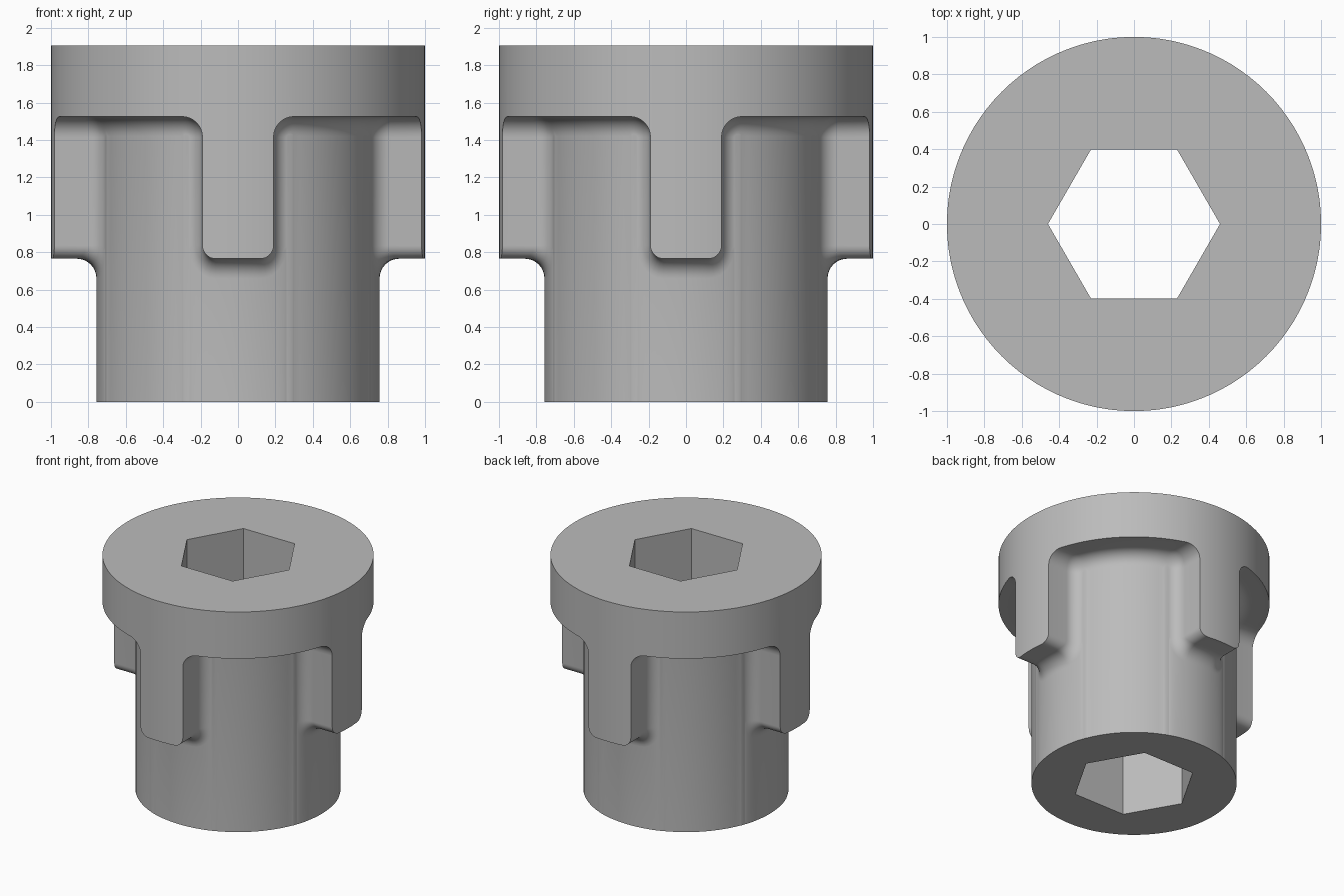
import bpy
import bmesh
from math import sin, cos, asin, pi, sqrt, hypot

if "Cube" in bpy.data.objects:
    bpy.data.objects.remove(bpy.data.objects["Cube"], do_unlink=True)

HEIGHT, OUTER, BODY = 1.905, 1.0, 0.757
LUG_HALF, LUG_BOTTOM, COLLAR_BOTTOM = 0.19, 0.765, 1.525
FILLET, INNER_CORNER, LUG_CORNER = 0.105, 0.11, 0.07
HEX_RADIUS = 0.46
STEPS = 8


def outline():
    """Half a lug and half a gap: (sideways, z, normal sideways, normal z).
    Sideways None means a fraction along the collar, kept in the z slot."""
    pts = []
    t0, z0 = LUG_HALF - LUG_CORNER, LUG_BOTTOM + LUG_CORNER
    for k in range(4):                       # lug underside
        pts.append((t0 * k / 4, LUG_BOTTOM, 0, -1))
    for k in range(STEPS + 1):               # rounded lower corner
        a = pi / 2 * k / STEPS
        pts.append((t0 + LUG_CORNER * sin(a), z0 - LUG_CORNER * cos(a), sin(a), -cos(a)))
    t1, z1 = LUG_HALF + INNER_CORNER, COLLAR_BOTTOM - INNER_CORNER
    for k in range(STEPS + 1):               # rounded corner under the collar
        a = pi / 2 * k / STEPS
        pts.append((t1 - INNER_CORNER * cos(a), z1 + INNER_CORNER * sin(a), cos(a), -sin(a)))
    for k in range(1, STEPS + 1):            # collar underside
        pts.append((None, k / STEPS, 0, -1))
    return pts


OUTLINE = outline()
PAIR = 4 + STEPS                             # lower end of the straight lug side
HALF = len(OUTLINE) - 1


def half_ring(fraction):
    """Angles, radii and heights; fraction None is the outer edge."""
    result = []
    centre = BODY + FILLET
    lean = asin((LUG_HALF + FILLET) / centre)
    for t, z, nt, nz in OUTLINE:
        w = nt * nt
        if fraction is None:
            d, r = 0, OUTER
        else:
            a = fraction * (pi / 2 - lean * w)
            d = FILLET * (1 - cos(a))
            side = hypot(LUG_HALF + d, centre * cos(lean) - FILLET * sin(a))
            r = (1 - w) * (centre - FILLET * sin(a)) + w * side
        if t is None:
            start = result[PAIR + 1 + STEPS][0]
            result.append((start + (pi / 4 - start) * z, r, COLLAR_BOTTOM - d))
        else:
            result.append((asin((t + nt * d) / r), r, z + nz * d))
    return result


def full_ring(bm, fraction):
    half = half_ring(fraction)
    ring = []
    for q in range(4):
        base = q * pi / 2
        spots = [(base + a, r, z) for a, r, z in half]
        spots += [(base + pi / 2 - a, r, z) for a, r, z in half[-2:0:-1]]
        ring += [bm.verts.new((r * cos(a), r * sin(a), z)) for a, r, z in spots]
    return ring


def partner(i):
    """Index of the other end of a straight lug side, if there is one."""
    period = 2 * HALF
    q, k = divmod(i, period)
    swap = {PAIR: PAIR + 1, PAIR + 1: PAIR,
            period - PAIR: period - PAIR - 1, period - PAIR - 1: period - PAIR}
    return q * period + swap[k] if k in swap else None


def skirt(bm, ring, z_end):
    """Run the wall from a ring straight up or down to a level edge."""
    n, ends = len(ring), {}
    for i, v in enumerate(ring):
        p = partner(i)
        ends[i] = ends[p] if p in ends else bm.verts.new((v.co.x, v.co.y, z_end))

    def between(i):
        p = partner(i)
        if p is None or (ring[p].co.z - ring[i].co.z) * (z_end - ring[i].co.z) <= 0:
            return []
        return [ring[p]]

    for i in range(n):
        j = (i + 1) % n
        if partner(i) != j:
            bm.faces.new([ring[i], ring[j]] + between(j) + [ends[j], ends[i]] + between(i))
    return list(dict.fromkeys(ends[i] for i in range(n)))


def edges_of(bm, loop):
    found = []
    for a, b in zip(loop, loop[1:] + loop[:1]):
        found.append(bm.edges.get((a, b)) or bm.edges.new((a, b)))
    return found


bm = bmesh.new()

# Lug walls and the fillet that blends them into the body
rings = [full_ring(bm, None)] + [full_ring(bm, k / STEPS) for k in range(STEPS + 1)]
for a, b in zip(rings, rings[1:]):
    for i in range(len(a)):
        j = (i + 1) % len(a)
        bm.faces.new((a[i], a[j], b[j], b[i]))

# Collar and lug faces, and the plain lower body
top_rim = skirt(bm, rings[0], HEIGHT)
bottom_rim = skirt(bm, rings[-1], 0)

# Hexagonal through hole and the flat ends
hexes = [[bm.verts.new((HEX_RADIUS * cos(k * pi / 3), HEX_RADIUS * sin(k * pi / 3), z))
          for k in range(6)] for z in (HEIGHT, 0)]
for k in range(6):
    m = (k + 1) % 6
    bm.faces.new((hexes[0][k], hexes[0][m], hexes[1][m], hexes[1][k]))
for rim, hole, up in ((top_rim, hexes[0], 1), (bottom_rim, hexes[1], -1)):
    bmesh.ops.triangle_fill(bm, use_beauty=True, normal=(0, 0, up),
                            edges=edges_of(bm, rim) + edges_of(bm, hole))
bmesh.ops.recalc_face_normals(bm, faces=bm.faces)

mesh = bpy.data.meshes.new("lugged_hex_bushing")
bm.to_mesh(mesh)
bm.free()
bushing = bpy.data.objects.new("lugged_hex_bushing", mesh)
bpy.context.collection.objects.link(bushing)

# Plain grey material
grey = bpy.data.materials.new("plain_grey")
grey.use_nodes = True
colour = (0.5, 0.5, 0.5, 1)
grey.diffuse_color = colour
grey.node_tree.nodes["Principled BSDF"].inputs["Base Color"].default_value = colour
mesh.materials.append(grey)

bpy.context.view_layer.objects.active = bushing
bushing.select_set(True)
bpy.ops.object.shade_smooth_by_angle(angle=pi / 6)
